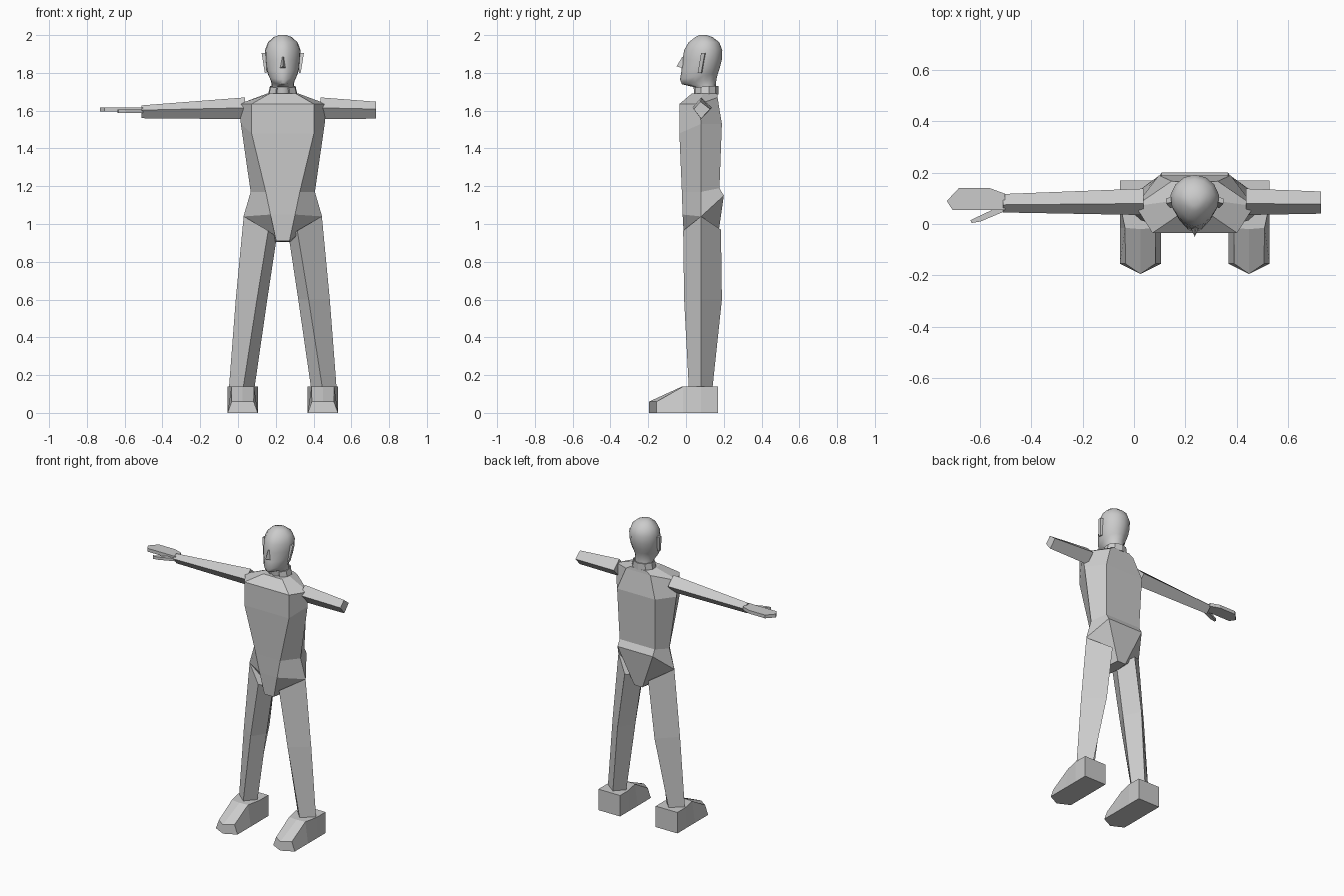
import bpy, bmesh
from math import sin, cos, pi
from mathutils import Vector

cube = bpy.data.objects.get("Cube")
if cube:
    bpy.data.objects.remove(cube, do_unlink=True)

C = 0.237  # x of the body's centre line

grey = bpy.data.materials.new("plain grey")
grey.use_nodes = True
grey.diffuse_color = (0.6, 0.6, 0.6, 1)
grey.node_tree.nodes["Principled BSDF"].inputs["Base Color"].default_value = (0.6, 0.6, 0.6, 1)


def loft(name, rings, mirror=False, closed=True, caps=True):
    """Skin a list of equal point rings; x is measured from the body's centre."""
    bm = bmesh.new()
    rows = [[bm.verts.new(p) for p in ring] for ring in rings]
    n = len(rows[0])
    for a, b in zip(rows, rows[1:]):
        for i in range(n if closed else n - 1):
            j = (i + 1) % n
            bm.faces.new((a[i], a[j], b[j], b[i]))
    if caps:
        bm.faces.new(rows[0])
        bm.faces.new(rows[-1])
    bmesh.ops.recalc_face_normals(bm, faces=bm.faces)
    mesh = bpy.data.meshes.new(name)
    bm.to_mesh(mesh)
    bm.free()
    mesh.materials.append(grey)
    ob = bpy.data.objects.new(name, mesh)
    ob.location.x = C
    bpy.context.collection.objects.link(ob)
    if mirror:
        ob.modifiers.new("Mirror", 'MIRROR').use_mirror_merge = False
    return ob


def slab(name, outline, z0, z1):
    return loft(name, [[(x, y, z) for x, y in outline] for z in (z0, z1)])


# Torso: each level gives front, side and back points of one half
def torso_ring(front, side, back):
    half = [front, side, back]
    return half + [(-x, y, z) for x, y, z in reversed(half)]


loft("torso", [torso_ring(*level) for level in (
    ((.035, -.01, .91), (.04, .08, .905), (.03, .165, .905)),
    ((.065, -.018, 1.05), (.208, .08, 1.04), (.13, .2, 1.15)),
    ((.09, -.022, 1.17), (.17, .08, 1.17), (.13, .177, 1.19)),
    ((.165, -.035, 1.48), (.222, .08, 1.53), (.14, .19, 1.53)),
    ((.165, -.035, 1.635), (.232, .07, 1.635), (.09, .167, 1.67)),
    ((.07, .03, 1.69), (.085, .09, 1.69), (.06, .165, 1.69)),
)])

# Legs: diamond sections, outer / front / inner / back
loft("legs", [
    [(.207, .08, 1.04), (.077, -.015, .965), (.032, .08, .93), (.087, .185, .97)],
    [(.249, .08, .6), (.137, -.01, .6), (.082, .08, .6), (.137, .19, .6)],
    [(.285, .08, .13), (.21, .015, .13), (.15, .08, .13), (.207, .14, .13)],
], mirror=True)


# Feet: boxy heel running forward to a pointed toe
def foot_ring(y, y_mid, top, top_half):
    m, w = .212, .08
    return [(m - w, y, 0), (m - top_half, y, top), (m, y_mid, top),
            (m + top_half, y, top), (m + w, y, 0), (m, y_mid, 0)]


loft("feet", [foot_ring(.17, .17, .14, .08), foot_ring(.08, .08, .14, .08),
              foot_ring(-.015, -.02, .14, .06), foot_ring(-.155, -.195, .06, .058)],
     mirror=True)

# Arms: tapering diamonds, the left one stopping at the elbow
shoulder = [Vector(p) for p in ((.2, .08, 1.67), (.2, .138, 1.615), (.2, .08, 1.555), (.2, .035, 1.615))]
wrist = [Vector(p) for p in ((.747, .075, 1.628), (.747, .117, 1.603), (.747, .08, 1.56), (.747, .045, 1.603))]


def arm(name, side, reach):
    end = [a.lerp(b, reach) for a, b in zip(shoulder, wrist)]
    loft(name, [[(side * p.x, p.y, p.z) for p in ring] for ring in (shoulder, end)])


arm("right_arm", -1, 1)
arm("left_arm", 1, .536)

# Right hand
slab("right_hand", [(-.74, .055), (-.74, .118), (-.8, .14), (-.92, .14),
                    (-.967, .09), (-.945, .055)], 1.595, 1.617)
slab("right_thumb", [(-.74, .07), (-.79, .055), (-.875, .015), (-.87, .004),
                     (-.835, .01), (-.74, .05)], 1.587, 1.605)


# Head: ovals slanting down at the face, with a narrower front
def head_ring(z_front, z_back, y_front, y_back, half, sides=14):
    ring = []
    for i in range(sides):
        t = 2 * pi * i / sides
        f = (1 - cos(t)) / 2
        pinch = 1 - .25 * max(0, cos(t))
        ring.append((half * pinch * sin(t), y_front + (y_back - y_front) * f,
                     z_front + (z_back - z_front) * f))
    return ring


head = loft("head", [head_ring(*r) for r in (
    (1.68, 1.68, .045, .16, .058), (1.725, 1.74, .04, .158, .06),
    (1.74, 1.77, -.022, .162, .064), (1.765, 1.8, -.032, .17, .078),
    (1.81, 1.83, -.024, .18, .09), (1.87, 1.87, -.018, .19, .095),
    (1.92, 1.92, -.01, .192, .097), (1.962, 1.962, .014, .176, .08),
    (1.99, 1.99, .05, .14, .048), (2, 2, .07, .11, .02))])

# Nose, a small wedge
loft("nose", [[(-.006, -.012, 1.885), (.006, -.012, 1.885), (0, -.02, 1.885)],
              [(-.018, -.01, 1.822), (.018, -.01, 1.822), (0, -.05, 1.835)]])

# Ears: thin slanted plates flaring outward at the top
loft("ears", [[(.085, .065, 1.8), (.095, .062, 1.8), (.095, .08, 1.8), (.085, .085, 1.8)],
              [(.09, .085, 1.905), (.112, .08, 1.905), (.112, .1, 1.905), (.09, .105, 1.905)]],
     mirror=True)


# Collar: open strip around the neck with a gap at the front
def collar_ring(z, dip, half):
    angles = [pi * (.16 + 1.68 * i / 8) for i in range(9)]
    return [(half * sin(t), .105 - .066 * cos(t), z - dip * max(0, cos(t))) for t in angles]


collar = loft("collar", [collar_ring(1.685, .01, .08), collar_ring(1.73, .01, .07)],
              closed=False, caps=False)
collar.modifiers.new("Solidify", 'SOLIDIFY').thickness = .008

# Smooth shading on the head only
bpy.ops.object.select_all(action='DESELECT')
head.select_set(True)
bpy.context.view_layer.objects.active = head
bpy.ops.object.shade_smooth_by_angle(angle=.9)
